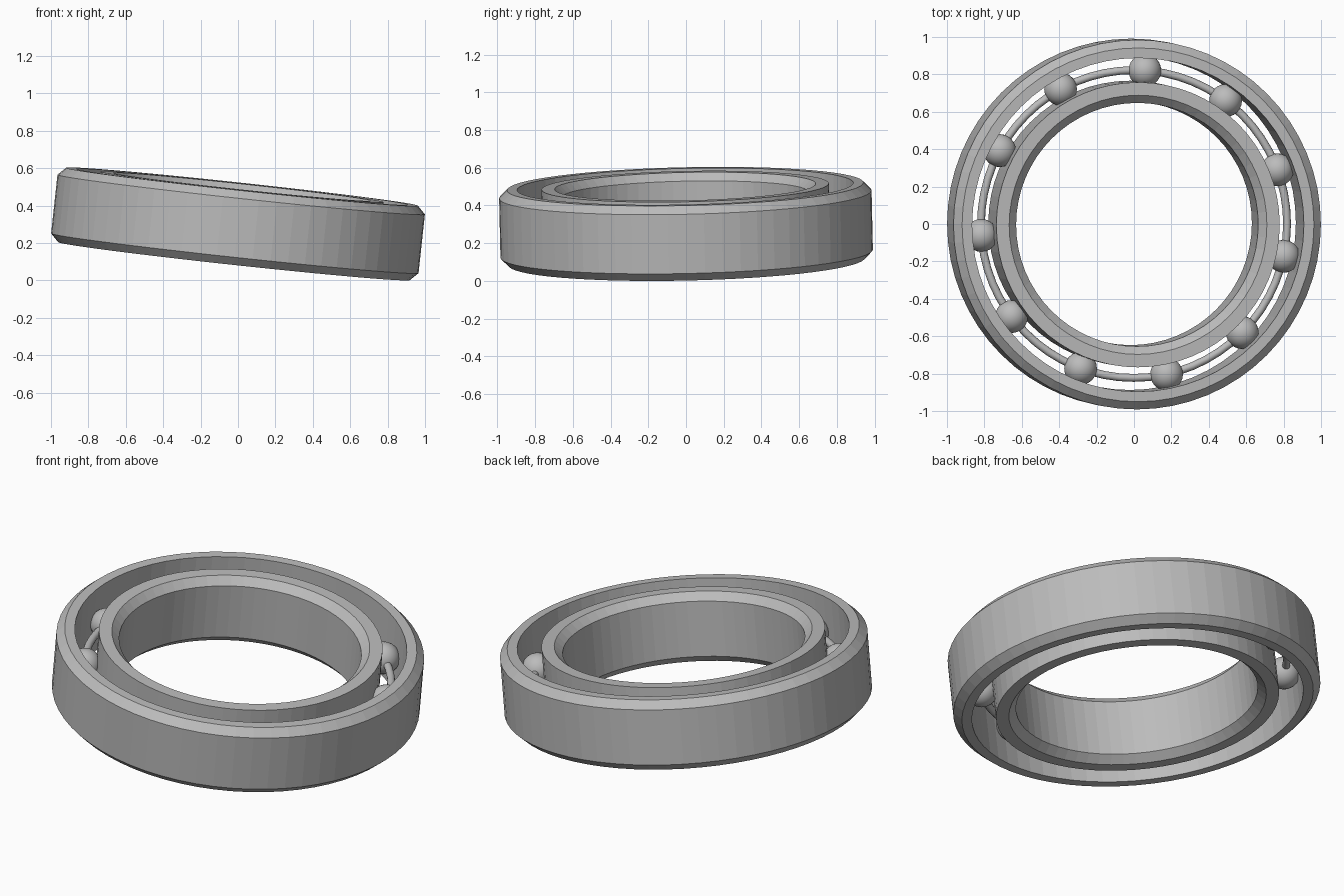
import bpy, bmesh, math
from mathutils import Matrix, Vector

cube = bpy.data.objects.get("Cube")
if cube:
    bpy.data.objects.remove(cube, do_unlink=True)

SEGMENTS = 64
HALF = 0.20          # half the ring width
CHAMFER = 0.042
PITCH = 0.823        # radius of the ball circle
BALLS = 11

# Whole bearing leans slightly to one side
axis = Vector((0.108, -0.022, 1)).normalized()
tilt = Matrix.Translation((0, 0, 0.302)) @ Vector((0, 0, 1)).rotation_difference(axis).to_matrix().to_4x4()

steel = bpy.data.materials.new("steel grey")
steel.use_nodes = True
grey = (0.5, 0.5, 0.5, 1)
steel.diffuse_color = grey
steel.node_tree.nodes["Principled BSDF"].inputs["Base Color"].default_value = grey


def add_object(name, bm, smooth=False):
    bmesh.ops.recalc_face_normals(bm, faces=bm.faces[:])
    for face in bm.faces:
        face.smooth = smooth
    mesh = bpy.data.meshes.new(name)
    bm.to_mesh(mesh)
    bm.free()
    mesh.materials.append(steel)
    obj = bpy.data.objects.new(name, mesh)
    bpy.context.collection.objects.link(obj)
    obj.matrix_world = tilt
    return obj


def lathe(name, profile, smooth=False):
    """Revolve a closed (radius, height) profile around the axis."""
    bm = bmesh.new()
    rings = []
    for s in range(SEGMENTS):
        a = math.tau * s / SEGMENTS
        rings.append([bm.verts.new((r * math.cos(a), r * math.sin(a), z)) for r, z in profile])
    n = len(profile)
    for s in range(SEGMENTS):
        a, b = rings[s], rings[(s + 1) % SEGMENTS]
        for i in range(n):
            j = (i + 1) % n
            bm.faces.new((a[i], b[i], b[j], a[j]))
    return add_object(name, bm, smooth)


def race(name, plain, chamfered):
    """Ring with one plain wall and one wall with chamfered rims."""
    inset = chamfered + math.copysign(CHAMFER, plain - chamfered)
    lathe(name, [(plain, -HALF), (inset, -HALF), (chamfered, CHAMFER - HALF),
                 (chamfered, HALF - CHAMFER), (inset, HALF), (plain, HALF)])


# Outer and inner races
race("outer_race", 0.892, 0.988)
race("inner_race", 0.762, 0.651)

# Round wire cage joining the balls
wire = [(PITCH + 0.021 * math.cos(math.tau * k / 12), 0.021 * math.sin(math.tau * k / 12)) for k in range(12)]
lathe("ball_cage", wire, smooth=True)

# Balls
for k in range(BALLS):
    angle = math.radians(86) + math.tau * k / BALLS
    bm = bmesh.new()
    bmesh.ops.create_uvsphere(bm, u_segments=24, v_segments=14, radius=0.088)
    bmesh.ops.translate(bm, verts=bm.verts[:], vec=(PITCH * math.cos(angle), PITCH * math.sin(angle), 0))
    add_object(f"ball_{k + 1}", bm, smooth=True)
